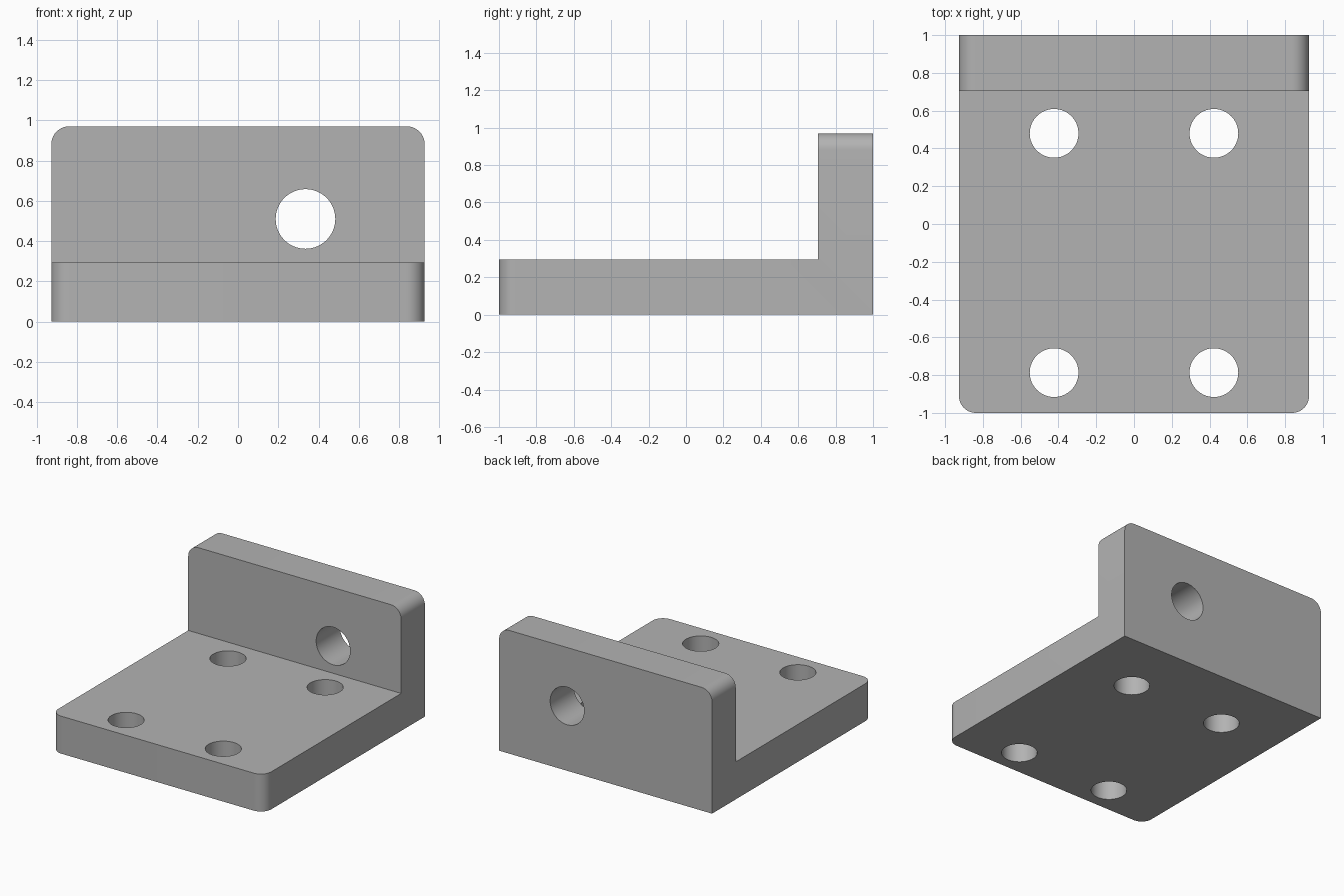
import bpy
import bmesh
from math import radians
from mathutils import Matrix, Vector

cube = bpy.data.objects.get("Cube")
if cube:
    bpy.data.objects.remove(cube, do_unlink=True)

HALF_W, HEIGHT, THICK, FILLET = 0.927, 0.97, 0.295, 0.09

grey = bpy.data.materials.new("light grey metal")
grey.use_nodes = True
colour = (0.45, 0.45, 0.45, 1)
grey.diffuse_color = colour
grey.node_tree.nodes["Principled BSDF"].inputs["Base Color"].default_value = colour


def add_object(name, bm):
    mesh = bpy.data.meshes.new(name)
    bmesh.ops.recalc_face_normals(bm, faces=bm.faces)
    bm.to_mesh(mesh)
    bm.free()
    mesh.materials.append(grey)
    obj = bpy.data.objects.new(name, mesh)
    bpy.context.collection.objects.link(obj)
    return obj


# L-shaped side profile extruded across the width
inner = 1 - THICK
profile = [(-1, 0), (1, 0), (1, HEIGHT), (inner, HEIGHT), (inner, THICK), (-1, THICK)]
bm = bmesh.new()
side = bm.faces.new([bm.verts.new((-HALF_W, y, z)) for y, z in profile])
swept = bmesh.ops.extrude_face_region(bm, geom=[side])["geom"]
bmesh.ops.translate(bm, vec=(2 * HALF_W, 0, 0),
                    verts=[v for v in swept if isinstance(v, bmesh.types.BMVert)])


# Round the front corners of the base and the top corners of the wall
def is_corner(edge):
    a, b = (v.co for v in edge.verts)
    if abs(a.x - b.x) > 0.01:
        return False
    front = a.y < -0.99 and b.y < -0.99
    top = a.z > HEIGHT - 0.01 and b.z > HEIGHT - 0.01
    return front or top


bmesh.ops.bevel(bm, geom=[e for e in bm.edges if is_corner(e)], offset=FILLET,
                segments=10, profile=0.5, affect='EDGES')
bracket = add_object("angle_bracket", bm)


# Bolt holes through the base and one hole through the wall
def drill(centre, radius, axis):
    bm = bmesh.new()
    turn = Vector((0, 0, 1)).rotation_difference(Vector(axis)).to_matrix().to_4x4()
    bmesh.ops.create_cone(bm, cap_ends=True, segments=64, radius1=radius,
                          radius2=radius, depth=0.5,
                          matrix=Matrix.Translation(centre) @ turn)
    cutter = add_object("hole_cutter", bm)
    cutter.hide_render = True
    cut = bracket.modifiers.new("hole", 'BOOLEAN')
    cut.operation, cut.solver, cut.object = 'DIFFERENCE', 'EXACT', cutter
    bpy.ops.object.modifier_apply(modifier=cut.name)
    bpy.data.objects.remove(cutter, do_unlink=True)


bpy.context.view_layer.objects.active = bracket
bracket.select_set(True)
for x in (-0.423, 0.423):
    for y in (-0.787, 0.48):
        drill((x, y, THICK / 2), 0.129, (0, 0, 1))
drill((0.335, 1 - THICK / 2, 0.51), 0.148, (0, 1, 0))

bpy.ops.object.shade_smooth_by_angle(angle=radians(30))
